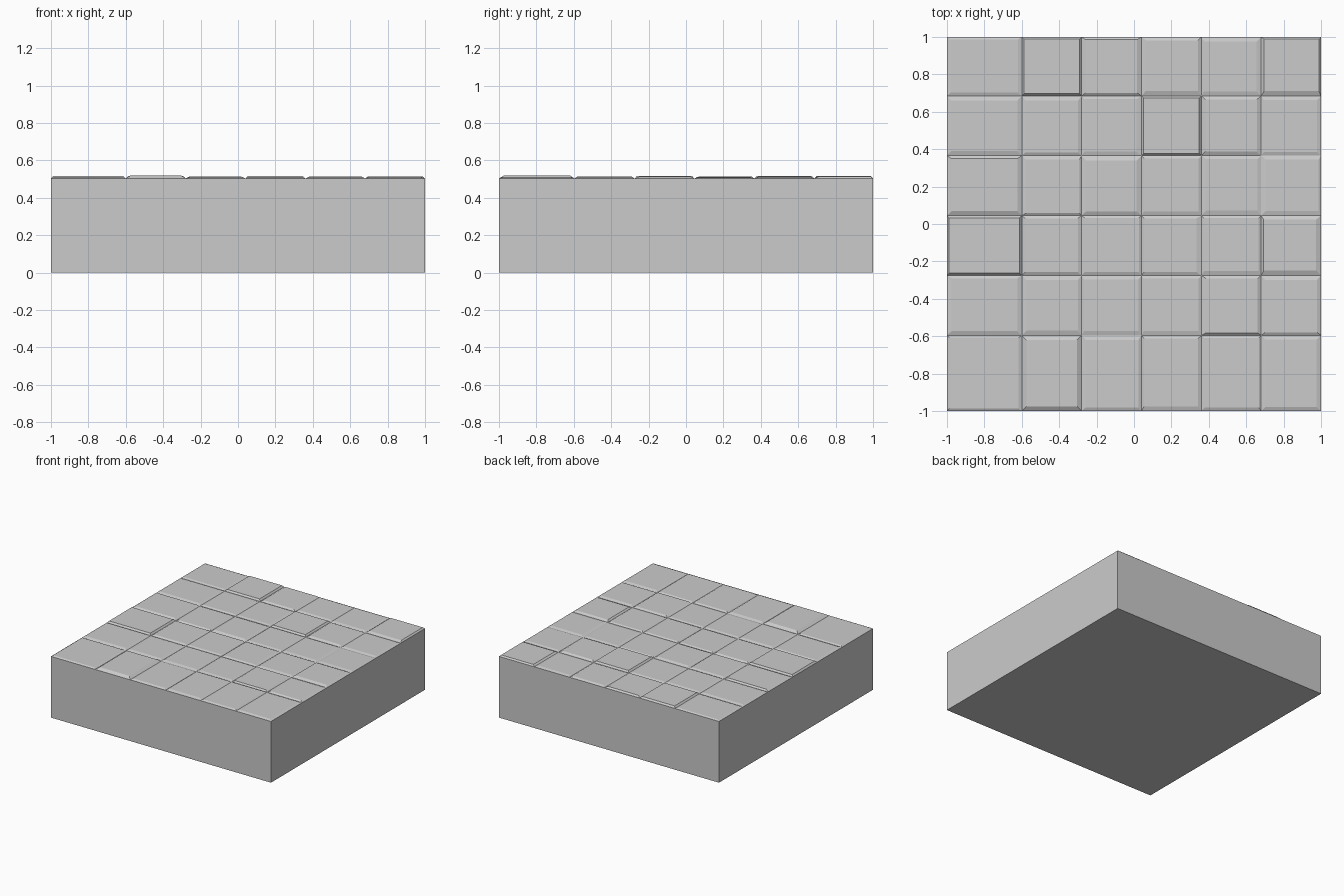
import bpy, bmesh, random

if "Cube" in bpy.data.objects:
    bpy.data.objects.remove(bpy.data.objects["Cube"])

random.seed(4)
XS = [-1, -0.6, -0.28, 0.04, 0.36, 0.68, 1]       # joint lines across
YS = [-1, -0.595, -0.275, 0.045, 0.365, 0.685, 1]  # joint lines in depth
JOINT_Z = 0.503
STEEP = {(1, 5), (3, 4), (0, 2)}                   # slabs with narrow, steep edges


def finish(bm, name):
    bmesh.ops.recalc_face_normals(bm, faces=bm.faces)
    mesh = bpy.data.meshes.new(name)
    bm.to_mesh(mesh)
    bm.free()
    obj = bpy.data.objects.new(name, mesh)
    bpy.context.collection.objects.link(obj)


# Ground block, open at the top where the slabs close it
bm = bmesh.new()
bmesh.ops.create_cube(bm, size=1)
for v in bm.verts:
    v.co.x *= 2
    v.co.y *= 2
    v.co.z = (v.co.z + 0.5) * JOINT_Z
top = [f for f in bm.faces if f.calc_center_median().z > JOINT_Z - 0.01]
bmesh.ops.delete(bm, geom=top, context='FACES_ONLY')
finish(bm, "ground_block")

# Paving slabs: each cell rises from the joint lines to a smaller flat top
bm = bmesh.new()
grid = [[bm.verts.new((x, y, JOINT_Z)) for y in YS] for x in XS]
for i in range(6):
    for j in range(6):
        base = [grid[i][j], grid[i + 1][j], grid[i + 1][j + 1], grid[i][j + 1]]
        height = random.uniform(0.509, 0.514)
        side = [random.uniform(0.012, 0.026) for k in range(4)]
        if (i, j) in STEEP:
            height, side = 0.516, [0.012] * 4
        elif (i, j) == (1, 0):
            height, side = 0.519, [0.025] * 4
        x0, x1 = XS[i] + side[0], XS[i + 1] - side[1]
        y0, y1 = YS[j] + side[2], YS[j + 1] - side[3]
        cap = [bm.verts.new((x, y, height))
               for x, y in ((x0, y0), (x1, y0), (x1, y1), (x0, y1))]
        bm.faces.new(cap)
        for k in range(4):
            n = (k + 1) % 4
            bm.faces.new((base[k], base[n], cap[n], cap[k]))
finish(bm, "paving_slabs")
